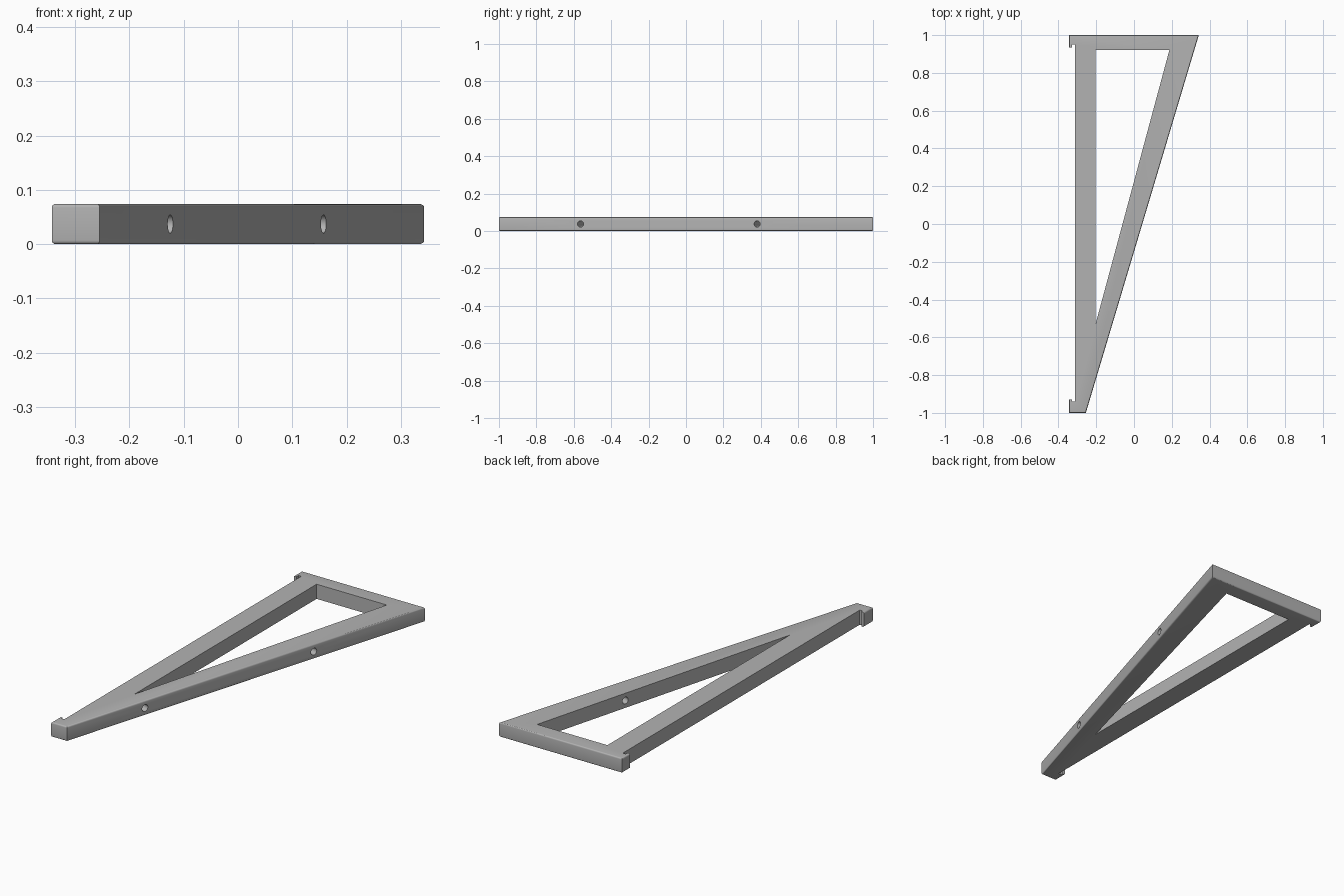
import bpy, bmesh, math
from mathutils import Vector

cube = bpy.data.objects.get("Cube")
if cube:
    bpy.data.objects.remove(cube, do_unlink=True)

HEIGHT = 0.074
ROUND = 0.007

grey = bpy.data.materials.new("plain grey")
grey.use_nodes = True
colour = (0.45, 0.45, 0.45, 1)
grey.diffuse_color = colour
grey.node_tree.nodes["Principled BSDF"].inputs["Base Color"].default_value = colour


def prism(name, outline, z0, z1, rounding=0):
    """Extrude an outline and round its longer top and bottom edges."""
    bm = bmesh.new()
    base = bm.faces.new([bm.verts.new((x, y, z0)) for x, y in outline])
    top = bmesh.ops.extrude_face_region(bm, geom=[base])["geom"]
    bmesh.ops.translate(bm, vec=(0, 0, z1 - z0),
                        verts=[v for v in top if isinstance(v, bmesh.types.BMVert)])
    bmesh.ops.recalc_face_normals(bm, faces=bm.faces)
    if rounding:
        edges = [e for e in bm.edges if e.calc_length() > 0.05
                 and abs(e.verts[0].co.z - e.verts[1].co.z) < 0.001]
        bmesh.ops.bevel(bm, geom=edges, offset=rounding, segments=4,
                        profile=0.5, affect='EDGES')
    mesh = bpy.data.meshes.new(name)
    bm.to_mesh(mesh)
    bm.free()
    obj = bpy.data.objects.new(name, mesh)
    bpy.context.collection.objects.link(obj)
    mesh.materials.append(grey)
    return obj


def cut(target, cutter):
    """Subtract the cutter from the target and remove it."""
    cutter.hide_render = True
    mod = target.modifiers.new("cut", 'BOOLEAN')
    mod.operation = 'DIFFERENCE'
    mod.solver = 'EXACT'
    mod.object = cutter
    bpy.context.view_layer.objects.active = target
    bpy.ops.object.modifier_apply(modifier=mod.name)
    bpy.data.objects.remove(cutter, do_unlink=True)


# Triangular frame with a small hooked lip at each end of the long rail
bracket = prism("bracket_frame", [
    (-0.343, -1), (-0.255, -1), (0.343, 1), (-0.343, 1),
    (-0.343, 0.935), (-0.328, 0.935), (-0.328, 0.95), (-0.312, 0.95),
    (-0.312, -0.94), (-0.328, -0.94), (-0.328, -0.93), (-0.343, -0.93),
], 0, HEIGHT, ROUND)

# Triangular opening
cut(bracket, prism("opening_cutter", [(-0.205, -0.535), (0.187, 0.92), (-0.205, 0.92)],
                   -0.1, 0.2))

# Screw holes square to the sloping brace
slope = (0.343 + 0.255) / 2
inward = Vector((-1, slope, 0)).normalized()
for y in (-0.564, 0.38):
    mouth = Vector((-0.255 + (y + 1) * slope, y, HEIGHT / 2))
    bpy.ops.mesh.primitive_cylinder_add(vertices=24, radius=0.017, depth=0.18,
                                        location=mouth + inward * 0.04)
    drill = bpy.context.object
    drill.name = "screw_hole_cutter"
    drill.rotation_euler = inward.to_track_quat('Z', 'Y').to_euler()
    drill.data.materials.append(grey)
    bpy.context.view_layer.update()
    cut(bracket, drill)

bpy.ops.object.select_all(action='DESELECT')
bracket.select_set(True)
bpy.context.view_layer.objects.active = bracket
bpy.ops.object.shade_smooth_by_angle(angle=math.radians(30))
